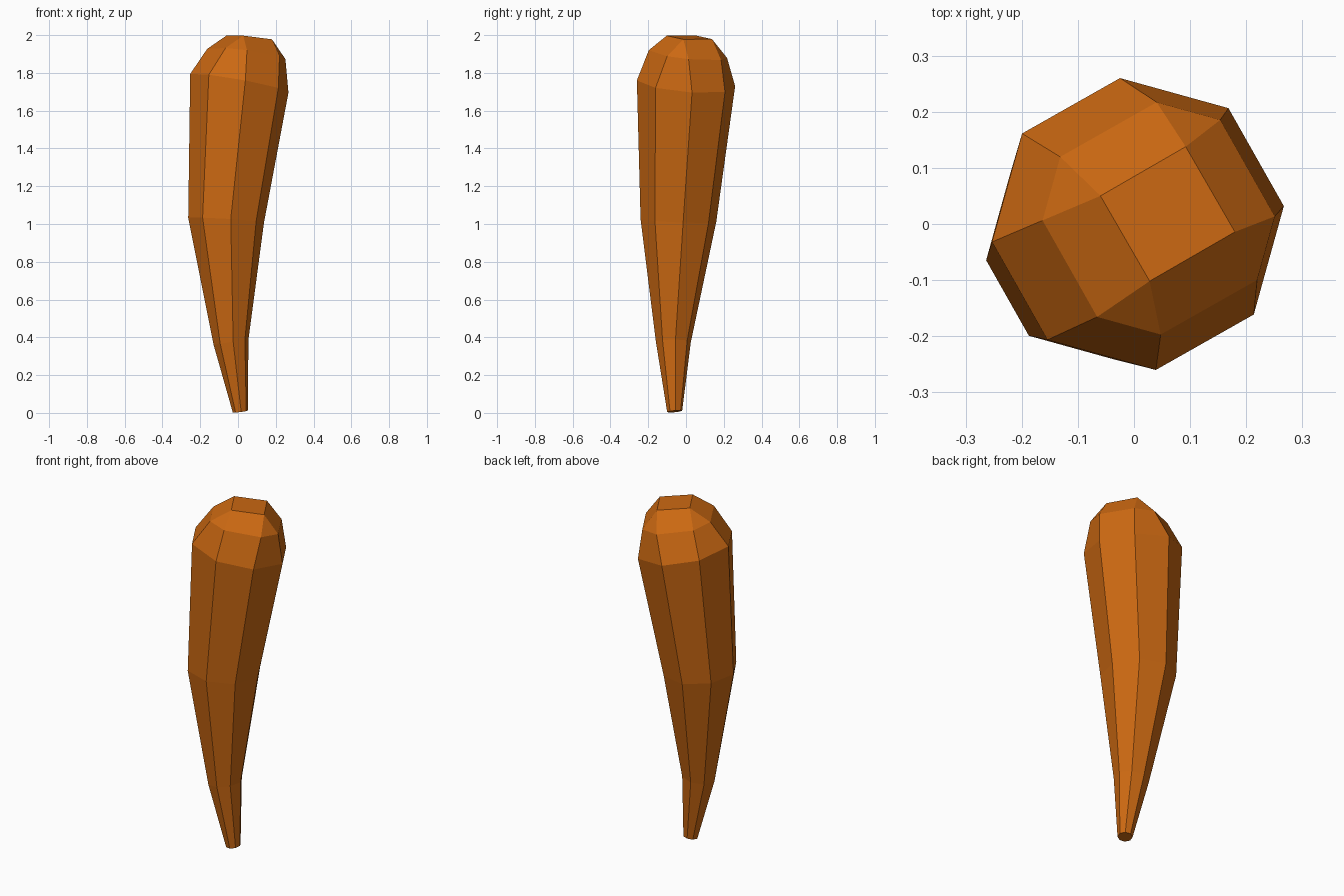
import bpy
import bmesh
from math import sin, cos, radians

cube = bpy.data.objects.get("Cube")
if cube:
    bpy.data.objects.remove(cube, do_unlink=True)

# One flat colour
orange = bpy.data.materials.new("root_orange")
orange.use_nodes = True
colour = (0.6, 0.14, 0.006, 1)
orange.diffuse_color = colour
bsdf = orange.node_tree.nodes["Principled BSDF"]
bsdf.inputs["Base Color"].default_value = colour
bsdf.inputs["Roughness"].default_value = 0.8

bm = bmesh.new()


def ring(cx, cy, z, radius, tilt_x, tilt_y, sides=8, start=7.0, twist=0.0):
    """Polygon ring on a tilted plane; twist pairs up neighbouring corners."""
    verts = []
    for i in range(sides):
        a = radians(start + 360 * i / sides + (twist if i % 2 else -twist))
        dx, dy = radius * cos(a), radius * sin(a)
        verts.append(bm.verts.new((cx + dx, cy + dy, z + tilt_x * dx + tilt_y * dy)))
    return verts


# Tapered, slightly bent body from tip to shoulder, then the rounded crown
rings = [
    ring(0.012, -0.06, 0.008, 0.04, 0.12, 0.1),
    ring(-0.037, -0.067, 0.375, 0.093, 0.15, 0.0),
    ring(-0.063, -0.04, 1.02, 0.202, -0.06, -0.04),
    ring(0.007, 0.0, 1.745, 0.262, -0.18, -0.08),
    ring(0.044, 0.01, 1.9, 0.207, -0.13, -0.1, twist=6),
]
for low, high in zip(rings, rings[1:]):
    for i in range(8):
        j = (i + 1) % 8
        bm.faces.new((low[i], low[j], high[j], high[i]))

# Crown top: square joined by corner triangles and side quads
rim = rings[-1]
top = ring(0.06, 0.018, 1.988, 0.124, -0.1, -0.05, sides=4, start=75)
for k in range(4):
    a, b, c = rim[2 * k + 1], rim[(2 * k + 2) % 8], rim[(2 * k + 3) % 8]
    bm.faces.new((a, b, top[k]))
    bm.faces.new((b, c, top[(k + 1) % 4], top[k]))
bm.faces.new(top)

# Blunt tip
bm.faces.new(rings[0][::-1])
bmesh.ops.recalc_face_normals(bm, faces=bm.faces)

mesh = bpy.data.meshes.new("root_body")
bm.to_mesh(mesh)
bm.free()
mesh.materials.append(orange)
body = bpy.data.objects.new("root_body", mesh)
bpy.context.collection.objects.link(body)
